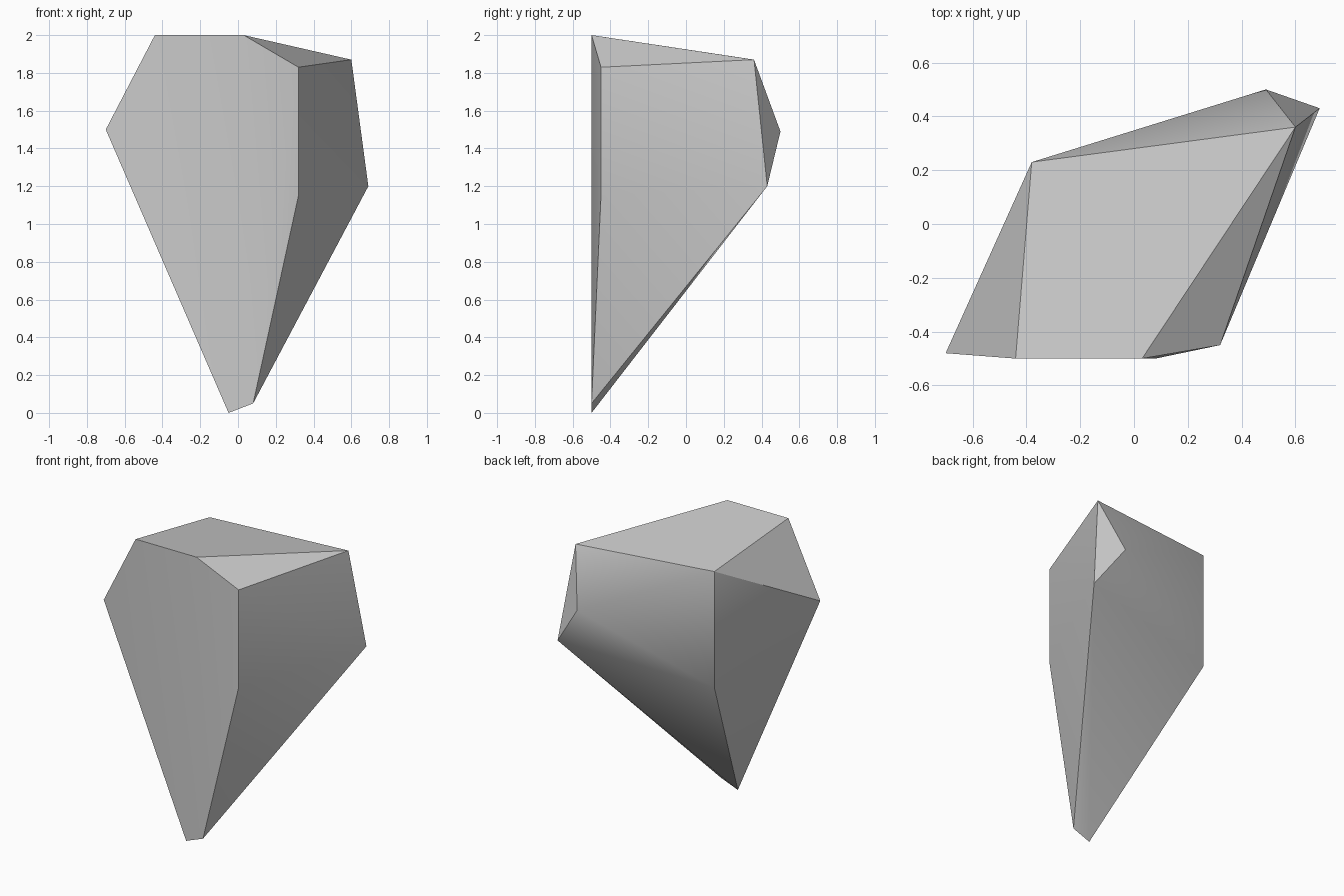
import bpy, bmesh, math

# Clear only the default cube
cube = bpy.data.objects.get("Cube")
if cube:
    bpy.data.objects.remove(cube, do_unlink=True)

# Stone material
stone = bpy.data.materials.new("light_grey_stone")
stone.use_nodes = True
GREY = (0.6, 0.6, 0.6, 1.0)
stone.diffuse_color = GREY
bsdf = stone.node_tree.nodes["Principled BSDF"]
bsdf.inputs["Base Color"].default_value = GREY
bsdf.inputs["Roughness"].default_value = 0.9

# Corner points of the chipped stone; its convex hull gives the facets
CORNERS = [
    # top plate
    (-0.44, -0.50, 2.00), (0.03, -0.50, 2.00), (0.60, 0.36, 1.87), (-0.38, 0.23, 1.89),
    # front right ridge
    (0.32, -0.45, 1.83), (0.32, -0.45, 1.15),
    # left and right shoulders
    (-0.70, -0.48, 1.50), (0.69, 0.43, 1.20),
    # back bulge
    (0.49, 0.50, 1.49), (-0.38, 0.23, 1.08),
    # foot
    (0.08, -0.50, 0.05), (-0.05, -0.50, 0.00),
]

bm = bmesh.new()
for p in CORNERS:
    bm.verts.new(p)
bmesh.ops.convex_hull(bm, input=bm.verts[:])
# Merge the nearly coplanar triangles into clean facets
bmesh.ops.dissolve_limit(bm, angle_limit=math.radians(1.0),
                         verts=bm.verts[:], edges=bm.edges[:])
bmesh.ops.recalc_face_normals(bm, faces=bm.faces[:])

mesh = bpy.data.meshes.new("rock")
bm.to_mesh(mesh)
bm.free()
mesh.materials.append(stone)
rock = bpy.data.objects.new("rock", mesh)
bpy.context.collection.objects.link(rock)

# Soft shading over shallow creases, crisp main edges
bpy.ops.object.select_all(action='DESELECT')
rock.select_set(True)
bpy.context.view_layer.objects.active = rock
bpy.ops.object.shade_smooth_by_angle(angle=math.radians(30))
